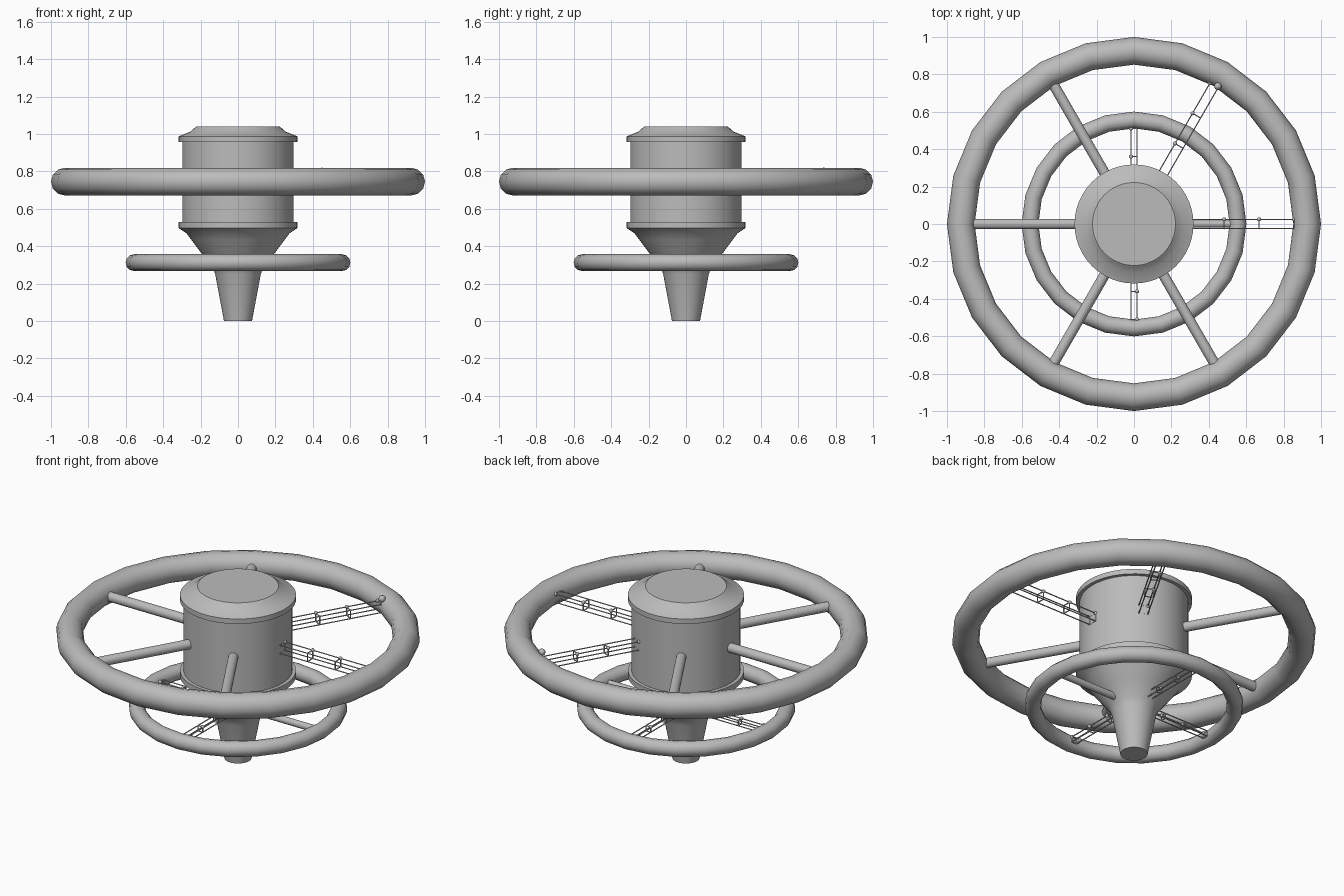
import bpy, bmesh, math
from mathutils import Vector, Matrix

if "Cube" in bpy.data.objects:
    bpy.data.objects.remove(bpy.data.objects["Cube"])

grey = bpy.data.materials.new("hull grey")
grey.diffuse_color = (0.5, 0.5, 0.5, 1)
grey.use_nodes = True
grey.node_tree.nodes["Principled BSDF"].inputs["Base Color"].default_value = grey.diffuse_color


def finish(bm, name, angle=30):
    """Turn a bmesh into a named, shaded object."""
    bmesh.ops.recalc_face_normals(bm, faces=bm.faces)
    me = bpy.data.meshes.new(name)
    bm.to_mesh(me)
    bm.free()
    me.materials.append(grey)
    ob = bpy.data.objects.new(name, me)
    bpy.context.collection.objects.link(ob)
    bpy.ops.object.select_all(action='DESELECT')
    ob.select_set(True)
    bpy.context.view_layer.objects.active = ob
    bpy.ops.object.shade_smooth_by_angle(angle=math.radians(angle))
    return ob


def add_rod(bm, a, b, radius, sides):
    a, b = Vector(a), Vector(b)
    turn = (b - a).to_track_quat('Z', 'Y').to_matrix().to_4x4()
    bmesh.ops.create_cone(bm, cap_ends=True, segments=sides, radius1=radius,
                          radius2=radius, depth=(b - a).length,
                          matrix=Matrix.Translation((a + b) / 2) @ turn)


def add_ball(bm, pos, radius):
    bmesh.ops.create_uvsphere(bm, u_segments=10, v_segments=6, radius=radius,
                              matrix=Matrix.Translation(pos))


def hub():
    """Turned central body: tapered foot, flare, two lips and domed cap."""
    profile = [(0.075, 0), (0.122, 0.25), (0.135, 0.285), (0.19, 0.355),
               (0.25, 0.435), (0.275, 0.468), (0.318, 0.497), (0.318, 0.53),
               (0.298, 0.53), (0.298, 0.957), (0.318, 0.957), (0.318, 0.987),
               (0.255, 1.012), (0.235, 1.03), (0.222, 1.04)]
    bm = bmesh.new()
    n = 48
    rings = [[bm.verts.new((r * math.cos(i * math.tau / n),
                            r * math.sin(i * math.tau / n), z))
              for i in range(n)] for r, z in profile]
    for lo, hi in zip(rings, rings[1:]):
        for i in range(n):
            j = (i + 1) % n
            bm.faces.new((lo[i], lo[j], hi[j], hi[i]))
    bm.faces.new(rings[0])
    bm.faces.new(rings[-1])
    finish(bm, "hub")


def ring(name, major, minor, z):
    bpy.ops.mesh.primitive_torus_add(
        major_segments=24, minor_segments=12, major_radius=major,
        minor_radius=minor, location=(0, 0, z))
    ob = bpy.context.object
    ob.name = name
    ob.data.materials.append(grey)
    bpy.ops.object.shade_smooth_by_angle(angle=math.radians(50))


def spoke(name, angle, r0, r1, radius, z):
    """Closed tube from the hub to a ring."""
    bm = bmesh.new()
    add_rod(bm, (r0, 0, 0), (r1, 0, 0), radius, 16)
    ob = finish(bm, name, 40)
    ob.location.z = z
    ob.rotation_euler.z = math.radians(angle)


def truss(name, angle, stations, half, z, rod=0.0035, ball=0.011, lamp=None):
    """Open lattice spoke: four long rods, square frames and joint balls."""
    bm = bmesh.new()
    corners = [(half, half), (-half, half), (-half, -half), (half, -half)]
    for y, h in corners:
        add_rod(bm, (stations[0], y, h), (stations[-1], y, h), rod, 6)
    for x in stations:
        for (y0, h0), (y1, h1) in zip(corners, corners[1:] + corners[:1]):
            add_rod(bm, (x, y0, h0), (x, y1, h1), rod, 6)
        add_ball(bm, (x, half, half), ball)
    if lamp:
        add_ball(bm, lamp, 0.02)
    ob = finish(bm, name, 40)
    ob.location.z = z
    ob.rotation_euler.z = math.radians(angle)


hub()
UPPER, LOWER = 0.745, 0.312

# Upper ring with four tubes and two lattice spokes
ring("upper_ring", 0.926, 0.074, UPPER)
for a in (120, 180, 240, 300):
    spoke(f"upper_spoke_{a}", a, 0.28, 0.88, 0.028, UPPER)
steps = (0.295, 0.482, 0.669, 0.856)
truss("upper_truss_0", 0, steps, 0.025, UPPER)
truss("upper_truss_60", 60, steps, 0.025, UPPER, lamp=(0.862, -0.02, 0.055))

# Lower ring with one tube and three lattice spokes
ring("lower_ring", 0.556, 0.045, LOWER)
spoke("lower_spoke", 0, 0.1, 0.53, 0.02, LOWER)
for a in (90, 180, 270):
    truss(f"lower_truss_{a}", a, (0.13, 0.21, 0.36, 0.51), 0.016, LOWER)
